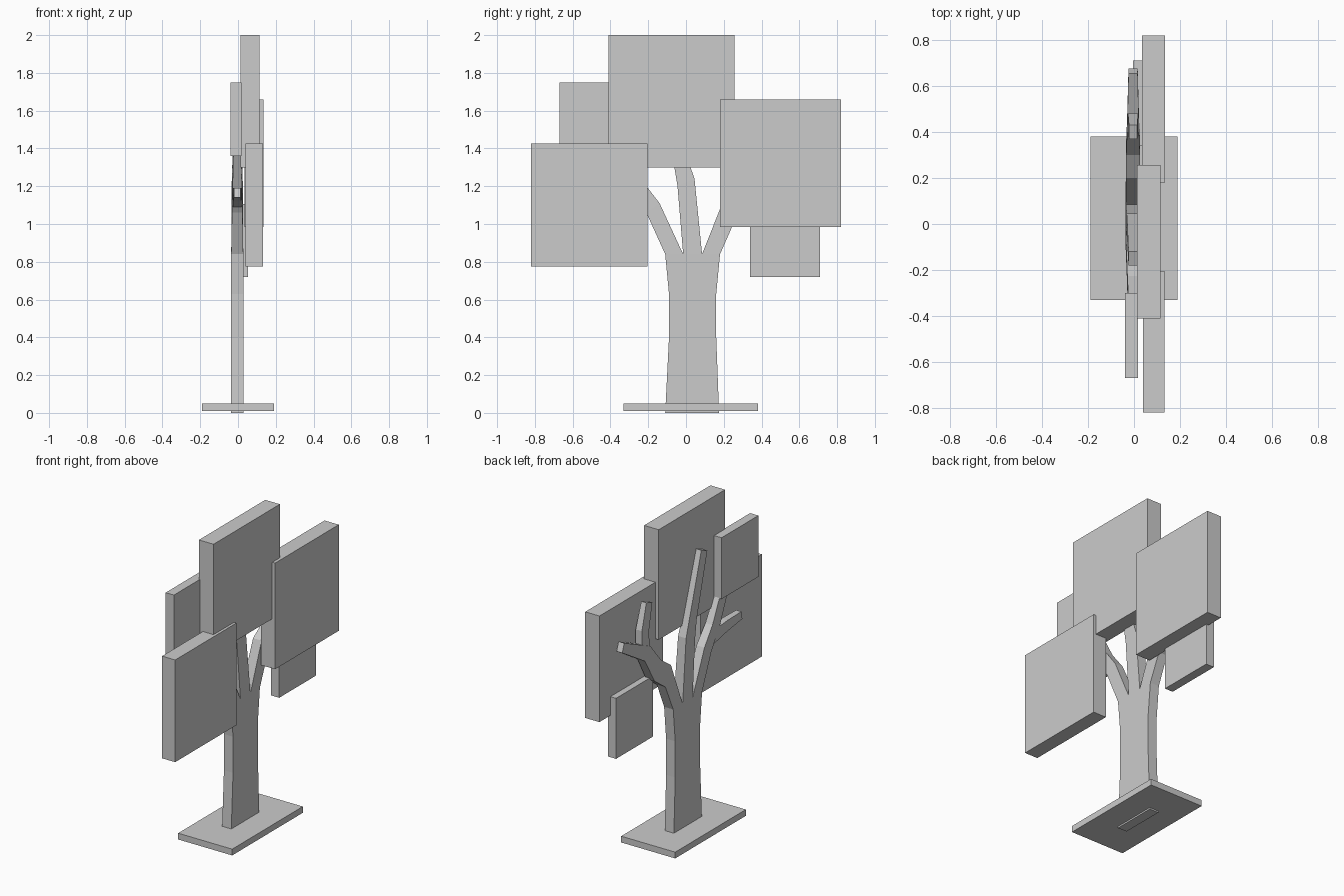
import bpy, bmesh

CX = -0.004  # the trunk sits slightly behind the centre plane


def box(name, x, y, z):
    """Box from (min, max) ranges."""
    bm = bmesh.new()
    bmesh.ops.create_cube(bm, size=1)
    for v in bm.verts:
        for i, (lo, hi) in enumerate((x, y, z)):
            v.co[i] = lo if v.co[i] < 0 else hi
    finish(name, bm)


def limb(bm, sections, start=False, end=True):
    """Flat limb: each section is (y_a, z_a, y_b, z_b, half thickness)."""
    rings = []
    for ya, za, yb, zb, h in sections:
        rings.append([bm.verts.new(p) for p in (
            (CX - h, ya, za), (CX + h, ya, za),
            (CX + h, yb, zb), (CX - h, yb, zb))])
    for r, s in zip(rings, rings[1:]):
        for i in range(4):
            j = (i + 1) % 4
            bm.faces.new((r[i], r[j], s[j], s[i]))
    if start:
        bm.faces.new(rings[0][::-1])
    if end:
        bm.faces.new(rings[-1])


def finish(name, bm):
    bmesh.ops.remove_doubles(bm, verts=bm.verts, dist=0.0005)
    bmesh.ops.recalc_face_normals(bm, faces=bm.faces)
    me = bpy.data.meshes.new(name)
    bm.to_mesh(me)
    bm.free()
    bpy.context.collection.objects.link(bpy.data.objects.new(name, me))


# Base plate
box("base_plate", (-0.19, 0.19), (-0.33, 0.38), (0.01, 0.05))

# Trunk and branches
bm = bmesh.new()
limb(bm, [(-0.11, 0, 0.175, 0, 0.032), (-0.09, 0.40, 0.16, 0.40, 0.032),
          (-0.09, 0.63, 0.16, 0.63, 0.032), (-0.11, 0.84, 0.18, 0.84, 0.032)],
     start=True, end=False)
# middle branch
limb(bm, [(-0.015, 0.84, 0.085, 0.84, 0.032), (-0.045, 1.20, 0.045, 1.24, 0.028),
          (-0.065, 1.32, 0.017, 1.32, 0.026), (-0.18, 1.71, -0.12, 1.735, 0.02)])
# left branch, ending inside the rear leaf panel
limb(bm, [(-0.11, 0.84, -0.015, 0.84, 0.032), (-0.21, 1.06, -0.14, 1.11, 0.028),
          (-0.30, 1.19, -0.225, 1.22, 0.025), (-0.40, 1.40, -0.33, 1.42, 0.02)])
# left twig
limb(bm, [(-0.23, 1.09, -0.26, 1.18, 0.022), (-0.37, 1.12, -0.38, 1.19, 0.022),
          (-0.535, 1.14, -0.525, 1.19, 0.018)])
# right branch
limb(bm, [(0.085, 0.84, 0.18, 0.84, 0.032), (0.20, 1.13, 0.255, 1.01, 0.03),
          (0.30, 1.20, 0.365, 1.09, 0.03), (0.40, 1.325, 0.455, 1.25, 0.026),
          (0.655, 1.44, 0.675, 1.385, 0.02)])
# right twig
limb(bm, [(0.40, 1.29, 0.48, 1.33, 0.022), (0.41, 1.42, 0.48, 1.45, 0.022),
          (0.37, 1.59, 0.43, 1.61, 0.018)])
finish("trunk_and_branches", bm)

# Square leaf panels
box("leaf_panel_top", (0.012, 0.115), (-0.41, 0.257), (1.30, 2.0))
box("leaf_panel_right", (0.035, 0.135), (0.18, 0.82), (0.985, 1.66))
box("leaf_panel_left", (0.04, 0.132), (-0.82, -0.205), (0.775, 1.425))
box("leaf_panel_rear", (-0.04, 0.018), (-0.67, -0.30), (1.36, 1.75))
box("leaf_panel_low", (-0.005, 0.052), (0.34, 0.71), (0.72, 1.105))
